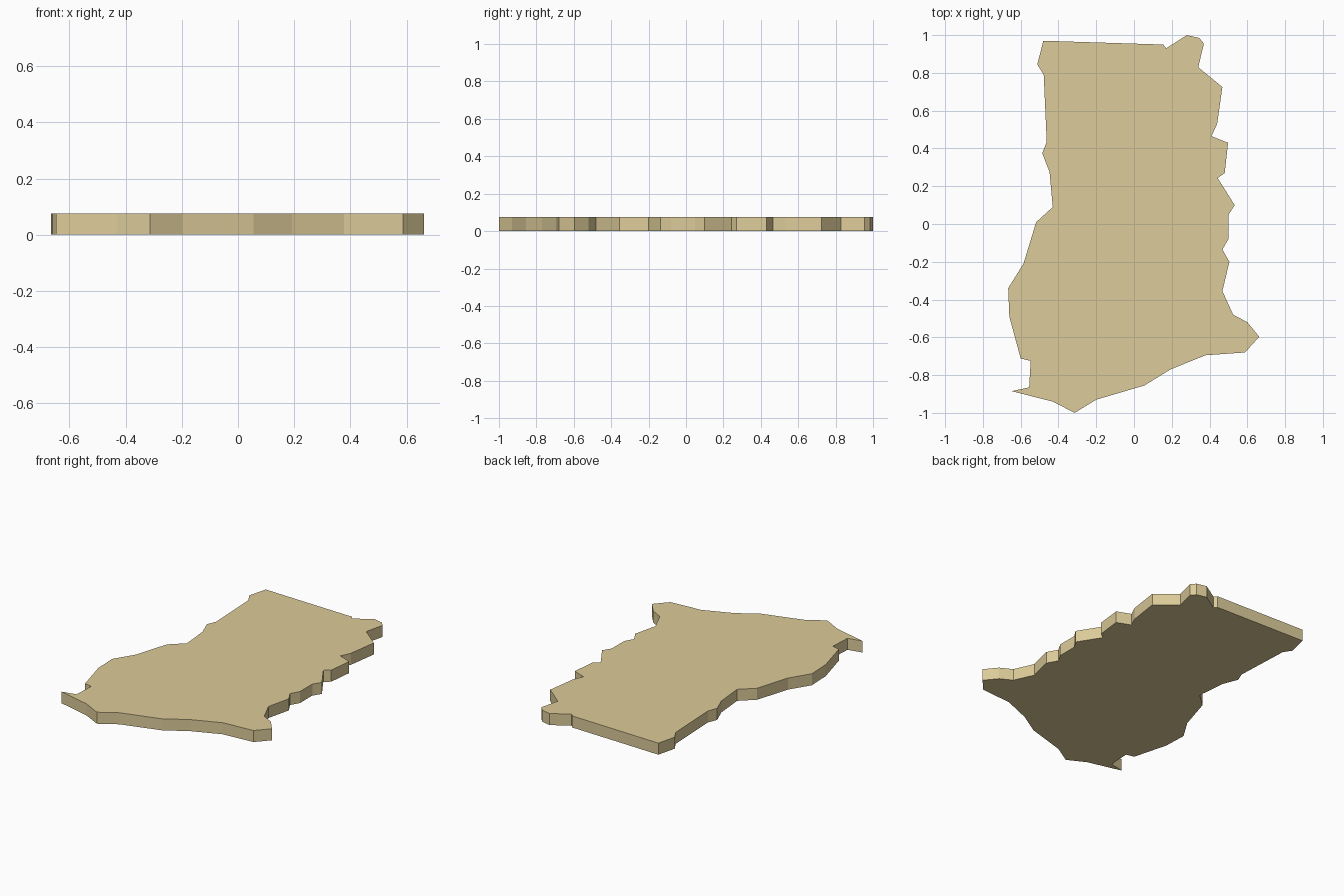
import bpy, bmesh

THICKNESS = 0.075

# Outline seen from above, clockwise from the top left corner
outline = [
    (-0.48, 0.97), (0.155, 0.95), (0.17, 0.93), (0.28, 1.0), (0.345, 0.985),
    (0.37, 0.955), (0.34, 0.83), (0.468, 0.725), (0.44, 0.53), (0.41, 0.465),
    (0.498, 0.43), (0.48, 0.27), (0.443, 0.243), (0.533, 0.10), (0.50, 0.048),
    (0.50, -0.08), (0.468, -0.135), (0.505, -0.20), (0.468, -0.355),
    (0.525, -0.48), (0.60, -0.52), (0.663, -0.597), (0.588, -0.68),
    (0.378, -0.695), (0.193, -0.77), (0.055, -0.855), (-0.20, -0.93),
    (-0.314, -1.0), (-0.43, -0.94), (-0.648, -0.885), (-0.555, -0.865),
    (-0.547, -0.725), (-0.60, -0.712), (-0.66, -0.49), (-0.666, -0.34),
    (-0.585, -0.21), (-0.518, 0.01), (-0.43, 0.09), (-0.447, 0.275),
    (-0.486, 0.375), (-0.462, 0.435), (-0.478, 0.79), (-0.512, 0.845),
]

# Map slab: flat outline extruded upward
bm = bmesh.new()
face = bm.faces.new([bm.verts.new((x, y, 0)) for x, y in outline])
ext = bmesh.ops.extrude_face_region(bm, geom=[face], use_keep_orig=True)
top = [v for v in ext["geom"] if isinstance(v, bmesh.types.BMVert)]
bmesh.ops.translate(bm, verts=top, vec=(0, 0, THICKNESS))
bmesh.ops.recalc_face_normals(bm, faces=bm.faces)
mesh = bpy.data.meshes.new("map_slab")
bm.to_mesh(mesh)
bm.free()
slab = bpy.data.objects.new("map_slab", mesh)
bpy.context.collection.objects.link(slab)

# Sand colour
sand = bpy.data.materials.new("sand")
sand.diffuse_color = (0.72, 0.6, 0.32, 1)
mesh.materials.append(sand)
